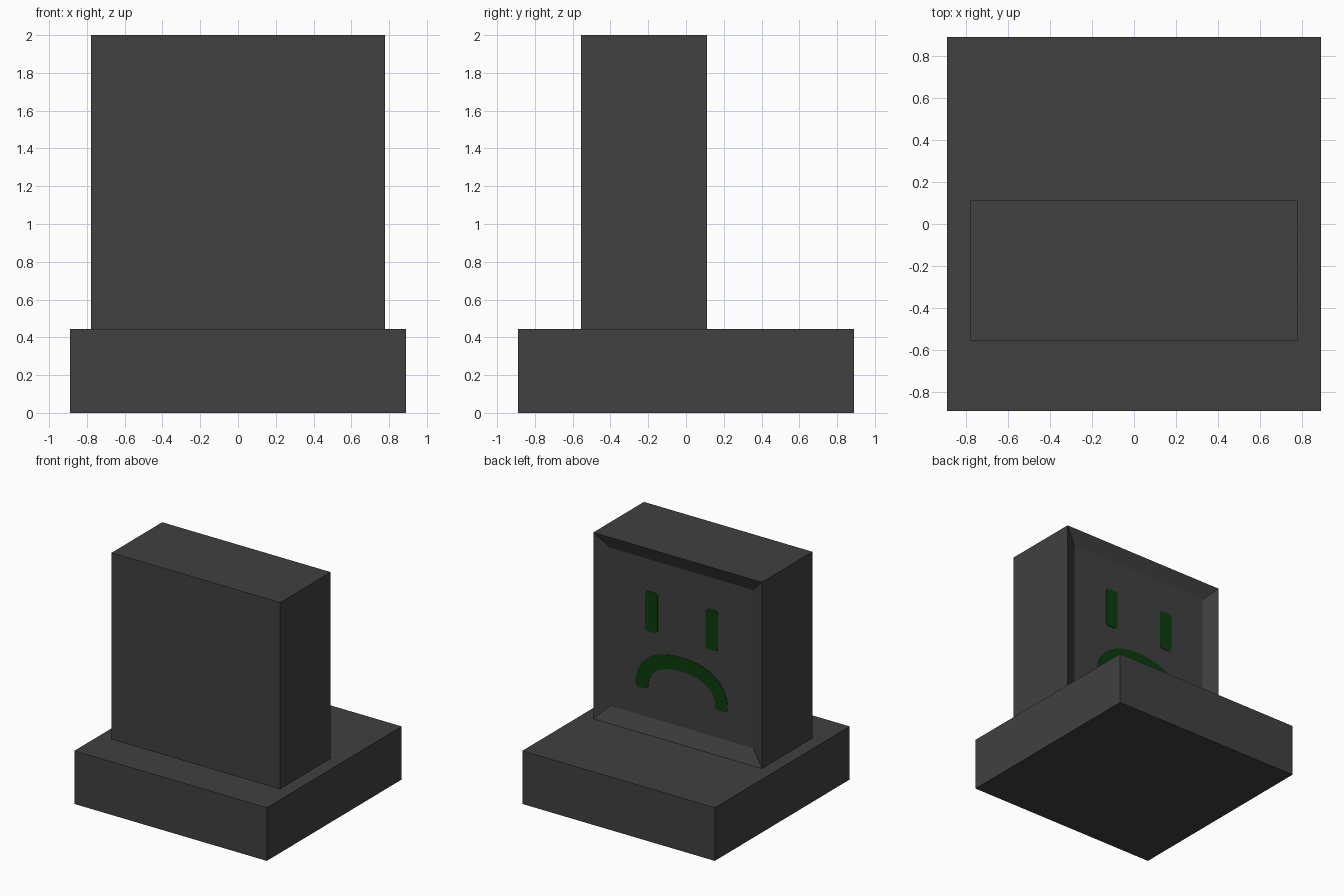
import bpy, bmesh, math
from mathutils import Vector

if "Cube" in bpy.data.objects:
    bpy.data.objects.remove(bpy.data.objects["Cube"])


def material(name, rgb):
    m = bpy.data.materials.new(name)
    m.diffuse_color = (*rgb, 1.0)
    m.use_nodes = True
    m.node_tree.nodes["Principled BSDF"].inputs["Base Color"].default_value = m.diffuse_color
    return m


GREY = material("dark grey casing", (0.052, 0.052, 0.052))
GREEN = material("dark green", (0.003, 0.045, 0.004))


def add_object(name, bm, mat):
    bmesh.ops.recalc_face_normals(bm, faces=bm.faces)
    mesh = bpy.data.meshes.new(name)
    bm.to_mesh(mesh)
    bm.free()
    mesh.materials.append(mat)
    ob = bpy.data.objects.new(name, mesh)
    bpy.context.collection.objects.link(ob)
    return ob


def box(lo, hi):
    bm = bmesh.new()
    bmesh.ops.create_cube(bm, size=1)
    lo, hi = Vector(lo), Vector(hi)
    for v in bm.verts:
        v.co = (lo + hi) / 2 + v.co * (hi - lo)
    return bm


PANEL_Y = 0.0556


def plate(name, pairs):
    """Thin plate on the screen made from rows of paired (x, z) points."""
    bm = bmesh.new()
    rows = [[bm.verts.new((x, PANEL_Y, z)) for x, z in p] for p in pairs]
    for (a, b), (c, d) in zip(rows, rows[1:]):
        bm.faces.new((a, b, d, c))
    out = bmesh.ops.extrude_face_region(bm, geom=bm.faces[:])
    for g in out["geom"]:
        if isinstance(g, bmesh.types.BMVert):
            g.co.y += 0.004
    return add_object(name, bm, GREEN)


# wide flat computer base
add_object("base", box((-0.889, -0.889, 0), (0.889, 0.889, 0.444)), GREY)

# monitor with a bevelled recess for the screen on its back (+y) side
bm = box((-0.778, -0.556, 0.444), (0.778, 0.111, 2.0))
bm.normal_update()
screen = [f for f in bm.faces if f.normal.y > 0.9]
bmesh.ops.inset_region(bm, faces=screen, thickness=0.1667, depth=0)
for v in {v for f in screen for v in f.verts}:
    v.co.y = PANEL_Y
add_object("monitor", bm, GREY)

# two tall eyes with rounded corners
for side, cx in (("left", -0.278), ("right", 0.278)):
    levels = []
    for cz, s, angles in ((1.308, -1, (90, 60, 30, 0)), (1.59, 1, (0, 30, 60, 90))):
        for a in angles:
            t = math.radians(a)
            levels.append((0.03 + 0.028 * math.cos(t), cz + s * 0.028 * math.sin(t)))
    plate(side + "_eye", [((cx - w, z), (cx + w, z)) for w, z in levels])


# downturned mouth: band between two squarish arches with rounded feet
def arch(a, b, t):
    p = 2 / 2.25
    c, s = math.cos(t), math.sin(t)
    return (math.copysign(a * abs(c) ** p, c), 0.82 + b * max(s, 0.0) ** p)


N = 32
band = [(arch(0.425, 0.322, math.pi * i / N), arch(0.31, 0.205, math.pi * i / N))
        for i in range(N + 1)]


def foot(sx):
    return [((sx * (0.425 - d), z), (sx * (0.31 + d), z))
            for d, z in ((0.025, 0.793), (0.007, 0.802))]


plate("mouth", foot(1) + band + foot(-1)[::-1])
